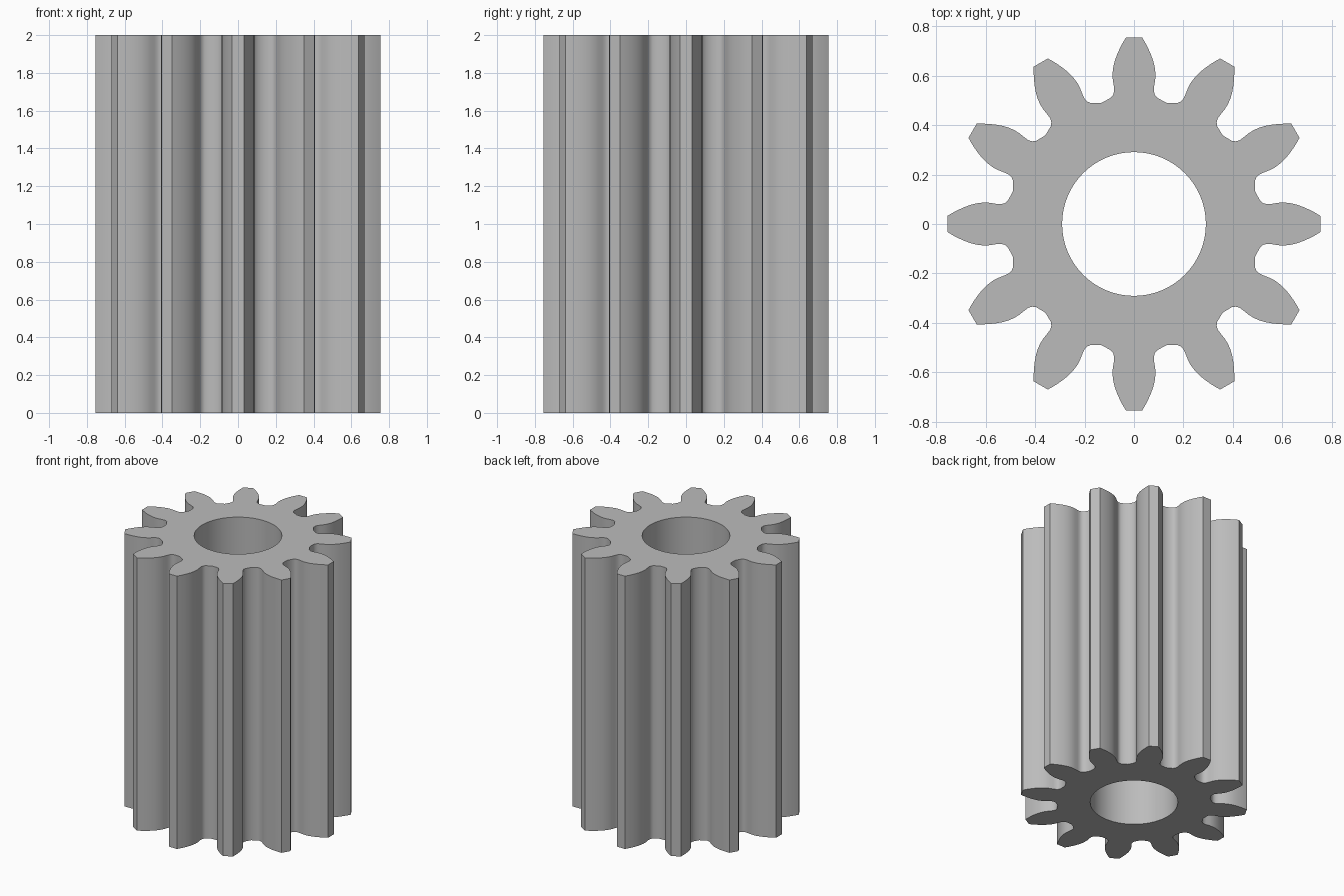
import bpy, bmesh, math
from mathutils import Matrix

cube = bpy.data.objects.get("Cube")
if cube:
    bpy.data.objects.remove(cube, do_unlink=True)

TEETH = 12
HEIGHT = 2.0
BORE_RADIUS = 0.291
BORE_STEPS = 96

# Half of one tooth: (distance from axis, half width), tip to root
HALF_TOOTH = [(0.755, 0.033), (0.735, 0.045), (0.71, 0.058), (0.685, 0.069),
              (0.66, 0.078), (0.635, 0.084), (0.61, 0.087), (0.585, 0.086),
              (0.56, 0.082), (0.54, 0.080), (0.524, 0.084), (0.512, 0.093),
              (0.504, 0.107)]
ROOT_RADIUS = 0.508


def gear_outline():
    """Counterclockwise outline made by repeating one mirrored tooth."""
    tooth = [(u, -v) for u, v in reversed(HALF_TOOTH)] + HALF_TOOTH
    mid = math.pi / TEETH
    tooth.append((ROOT_RADIUS * math.cos(mid), ROOT_RADIUS * math.sin(mid)))
    points = []
    for i in range(TEETH):
        turn = Matrix.Rotation(math.tau * i / TEETH, 2)
        for u, v in tooth:
            points.append((turn[0][0] * u + turn[0][1] * v,
                           turn[1][0] * u + turn[1][1] * v))
    return points


def add_loop(bm, points):
    verts = [bm.verts.new((x, y, 0)) for x, y in points]
    return [bm.edges.new((a, b)) for a, b in zip(verts, verts[1:] + verts[:1])]


# Flat gear face with a round bore, extruded to full height
bore = [(BORE_RADIUS * math.cos(math.tau * i / BORE_STEPS),
         BORE_RADIUS * math.sin(math.tau * i / BORE_STEPS))
        for i in range(BORE_STEPS)]
bm = bmesh.new()
edges = add_loop(bm, gear_outline()) + add_loop(bm, bore)
bmesh.ops.triangle_fill(bm, edges=edges, use_beauty=True, normal=(0, 0, 1))
top = bmesh.ops.extrude_face_region(bm, geom=bm.faces[:], use_keep_orig=True)
bmesh.ops.translate(bm, vec=(0, 0, HEIGHT),
                    verts=[g for g in top["geom"] if isinstance(g, bmesh.types.BMVert)])
bmesh.ops.recalc_face_normals(bm, faces=bm.faces[:])

mesh = bpy.data.meshes.new("pinion_gear")
bm.to_mesh(mesh)
bm.free()
gear = bpy.data.objects.new("pinion_gear", mesh)
bpy.context.collection.objects.link(gear)

# Plain grey metal
grey = bpy.data.materials.new("grey")
grey.use_nodes = True
colour = (0.5, 0.5, 0.5, 1)
grey.diffuse_color = colour
grey.node_tree.nodes["Principled BSDF"].inputs["Base Color"].default_value = colour
mesh.materials.append(grey)

# Smooth flanks and bore, crisp tips and ends
bpy.ops.object.select_all(action="DESELECT")
gear.select_set(True)
bpy.context.view_layer.objects.active = gear
bpy.ops.object.shade_smooth_by_angle(angle=math.radians(30))
